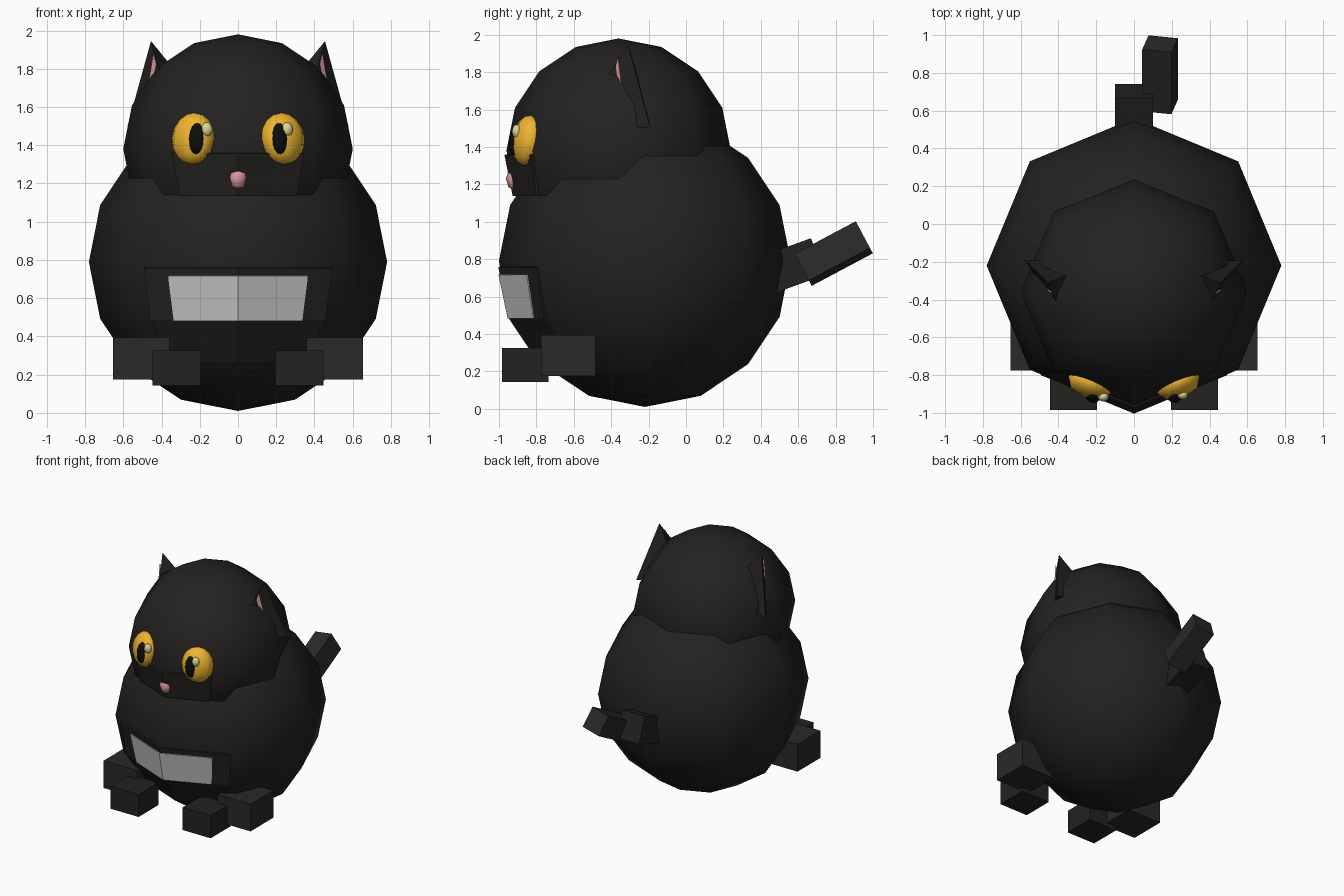
import bpy, bmesh, math
from mathutils import Matrix, Vector

if "Cube" in bpy.data.objects:
    bpy.data.objects.remove(bpy.data.objects["Cube"])


def mat(name, c):
    m = bpy.data.materials.new(name)
    m.diffuse_color = (*c, 1)
    m.use_nodes = True
    m.node_tree.nodes["Principled BSDF"].inputs["Base Color"].default_value = m.diffuse_color
    return m


FUR = mat("dark_fur", (0.017, 0.016, 0.015))
PAW = mat("paw_fur", (0.024, 0.021, 0.021))
WHITE = mat("light_fur", (0.75, 0.75, 0.75))
AMBER = mat("amber", (0.85, 0.46, 0.03))
BLACK = mat("black", (0.004, 0.004, 0.004))
GLINT = mat("glint", (0.75, 0.65, 0.3))
PINK = mat("pink", (0.75, 0.33, 0.36))


def finish(name, bm, m, smooth=False):
    bmesh.ops.recalc_face_normals(bm, faces=bm.faces)
    me = bpy.data.meshes.new(name)
    bm.to_mesh(me)
    bm.free()
    ob = bpy.data.objects.new(name, me)
    bpy.context.collection.objects.link(ob)
    me.materials.append(m)
    for p in me.polygons:
        p.use_smooth = smooth
    return ob


def ball(name, loc, radii, m, seg=8, rings=8, rot=Matrix()):
    bm = bmesh.new()
    bmesh.ops.create_uvsphere(bm, u_segments=seg, v_segments=rings, radius=1)
    bm.transform(Matrix.Translation(loc) @ rot @ Matrix.Diagonal((*radii, 1)))
    return finish(name, bm, m, True)


def box(name, loc, size, m, rot=Matrix()):
    bm = bmesh.new()
    bmesh.ops.create_cube(bm, size=1)
    bm.transform(Matrix.Translation(loc) @ rot @ Matrix.Diagonal((*size, 1)))
    return finish(name, bm, m)


def tetra(name, pts, m):
    bm = bmesh.new()
    v = [bm.verts.new(p) for p in pts]
    for i in range(4):
        bm.faces.new(v[:i] + v[i + 1:])
    return finish(name, bm, m)


def patch(name, cy, rows, m, raise_by):
    # raised panel wrapped on the two front facets; rows are (z, radius, half width)
    bm = bmesh.new()
    k = math.tan(math.radians(22.5))
    grid = [[bm.verts.new((s * w, cy - r + abs(s) * w * k, z)) for s in (-1, 0, 1)]
            for z, r, w in rows]
    for a, b in zip(grid, grid[1:]):
        for i in (0, 1):
            bm.faces.new((a[i], a[i + 1], b[i + 1], b[i]))
    ob = finish(name, bm, m)
    mod = ob.modifiers.new("thickness", 'SOLIDIFY')
    mod.thickness = raise_by * 2
    mod.offset = 0
    return ob


# body and head
ball("body", (0, -0.22, 0.79), (0.78,) * 3, FUR)
ball("head", (0, -0.36, 1.38), (0.6,) * 3, FUR)

# belly and muzzle panels
patch("belly", -0.22, [(0.76, 0.774, 0.49), (0.49, 0.72, 0.455), (0.26, 0.567, 0.35)], FUR, 0.01)
patch("belly_spot", -0.22, [(0.72, 0.766, 0.36), (0.485, 0.717, 0.33)], WHITE, 0.017)
patch("muzzle", -0.36, [(1.36, 0.596, 0.34), (1.14, 0.552, 0.30)], FUR, 0.015)

# nose
ball("nose", (0, -0.915, 1.23), (0.05, 0.048, 0.064), PINK, 6, 4)

for s, side in ((-1, "left"), (1, "right")):
    # eyes
    tilt = Matrix.Rotation(s * math.radians(22.5), 4, 'Z') @ Matrix.Rotation(math.radians(-8), 4, 'X')
    ball(side + "_eye", (s * 0.235, -0.85, 1.435), (0.122, 0.075, 0.136), AMBER, rot=tilt)
    ball(side + "_pupil", (s * 0.217, -0.91, 1.435), (0.044, 0.036, 0.082), BLACK, rot=tilt)
    ball(side + "_eye_glint", (s * 0.21 + 0.047, -0.905 if s > 0 else -0.915, 1.483), (0.03, 0.025, 0.037), GLINT)

    # ears
    tetra(side + "_ear", [(s * x, y, z) for x, y, z in (
        (0.455, -0.31, 1.945), (0.578, -0.19, 1.50), (0.34, -0.58, 1.53), (0.2, -0.21, 1.63))], FUR)
    tetra(side + "_inner_ear", [(s * x, y, z) for x, y, z in (
        (0.442, -0.364, 1.885), (0.49, -0.33, 1.6), (0.38, -0.42, 1.6), (0.34, -0.3, 1.6))], PINK)

    # paws
    box(side + "_hind_paw", (s * 0.507, -0.63, 0.285), (0.295, 0.29, 0.22), PAW)
    box(side + "_front_paw", (s * 0.321, -0.86, 0.235), (0.25, 0.25, 0.182), FUR)

# tail
box("tail_base", (0, 0.535, 0.752), (0.2, 0.36, 0.21), FUR, Matrix.Rotation(math.radians(20), 4, 'X'))
box("tail_tip", (0.1375, 0.79, 0.83), (0.158, 0.37, 0.165), PAW,
    Matrix.Rotation(math.radians(28), 4, 'X') @ Matrix.Rotation(math.radians(-12), 4, 'Y'))
